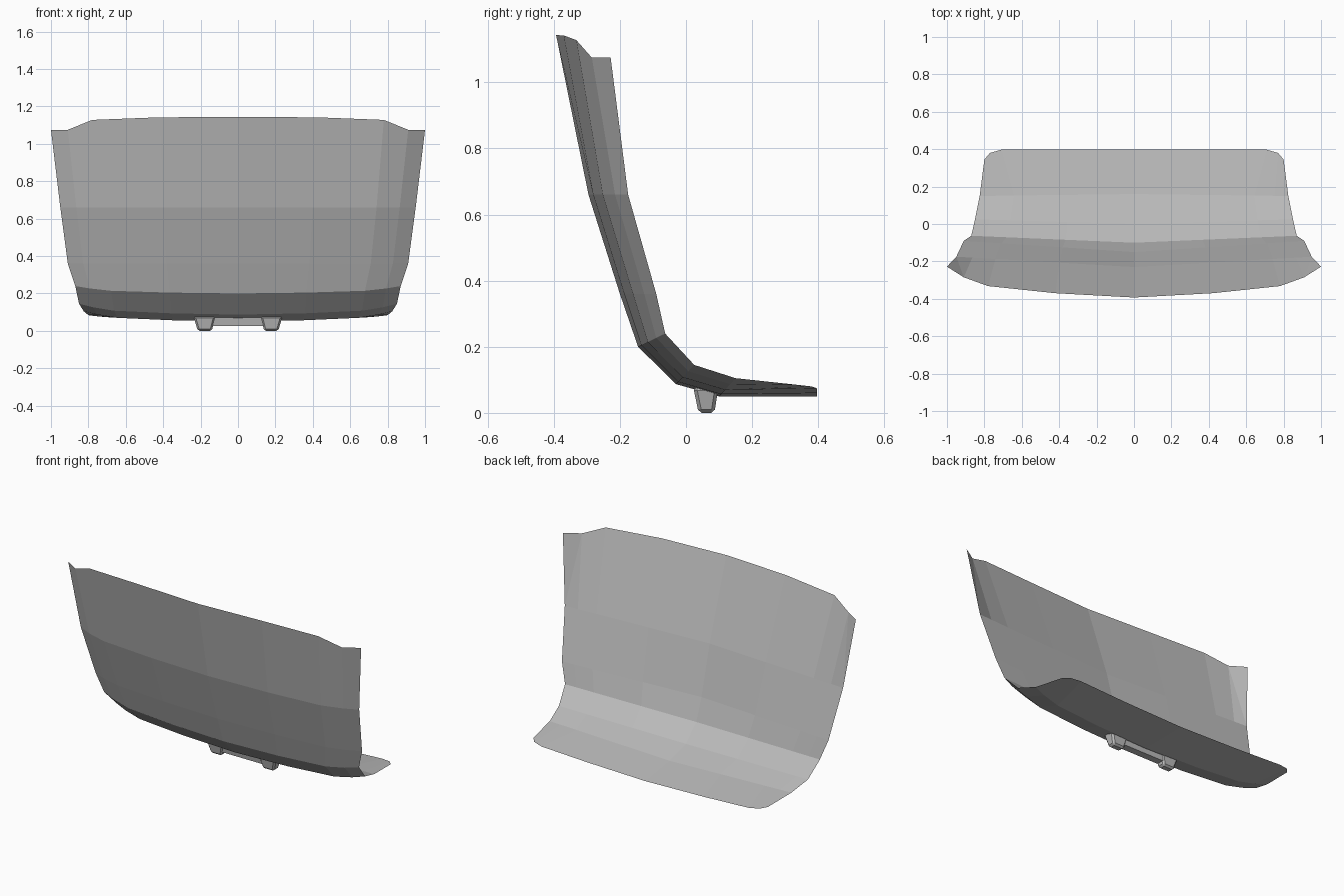
import bpy, bmesh

if "Cube" in bpy.data.objects:
    bpy.data.objects.remove(bpy.data.objects["Cube"])

grey = bpy.data.materials.new("plain grey")
grey.diffuse_color = (0.5, 0.5, 0.5, 1)
grey.use_nodes = True
grey.node_tree.nodes["Principled BSDF"].inputs["Base Color"].default_value = grey.diffuse_color


def finish(name, bm):
    bmesh.ops.remove_doubles(bm, verts=bm.verts, dist=0.0005)
    bmesh.ops.recalc_face_normals(bm, faces=bm.faces)
    me = bpy.data.meshes.new(name)
    bm.to_mesh(me)
    bm.free()
    me.materials.append(grey)
    ob = bpy.data.objects.new(name, me)
    bpy.context.collection.objects.link(ob)
    return ob


# Curved shell: rows from the top edge to the rear lip.
# outer centre (y, z), inner centre (y, z), side edge (x, y, z)
rows = [
    ((-.295, .66), (-.23, .66), (.95, -.175, .66)),
    ((-.20, .36), (-.15, .36), (.91, -.09, .36)),
    ((-.145, .20), (-.10, .225), (.87, -.063, .24)),
    ((-.03, .087), (.0, .128), (.85, .025, .145)),
    ((.10, .05), (.16, .085), (.825, .15, .105)),
]
XF = [0, .42, .78, .91, 1]        # column positions across the width
BOW = [0, .12, .36, .67, 1]       # how far the outer skin bows back
top = [(0, -.393, 1.143), (.42, -.37, 1.142), (.78, -.332, 1.128),
       (.91, -.285, 1.075), (1, -.228, 1.075)]
lip = [(0, .397, .05), (.40, .397, .06), (.71, .397, .074),
       (.77, .38, .08), (.80, .345, .084)]


def grid(inner):
    g = [top]
    for row in rows:
        c, (ex, ey, ez) = row[1 if inner else 0], row[2]
        w = XF if inner else BOW
        g.append([(ex * x, c[0] + (ey - c[0]) * f, c[1] + (ez - c[1]) * f)
                  for x, f in zip(XF, w)])
    return g + [lip]


bm = bmesh.new()
for inner in (False, True):
    g = grid(inner)
    for s in (1, -1):
        vs = [[bm.verts.new((x * s, y, z)) for x, y, z in r] for r in g]
        for a, b in zip(vs, vs[1:]):
            for i in range(4):
                bm.faces.new((a[i], a[i + 1], b[i + 1], b[i]))
finish("curved_shell", bm)


def tapered(name, low, high):
    """Tapered block; low and high are (x0, x1, y0, y1, z)."""
    bm = bmesh.new()
    rings = [[bm.verts.new(p) for p in
              ((x0, y0, z), (x1, y0, z), (x1, y1, z), (x0, y1, z))]
             for x0, x1, y0, y1, z in (low, high)]
    bm.faces.new(rings[0])
    bm.faces.new(rings[1])
    for i in range(4):
        j = (i + 1) % 4
        bm.faces.new((rings[0][i], rings[0][j], rings[1][j], rings[1][i]))
    return finish(name, bm)


# Underside bracket: two small feet joined by a bar
for s, side in ((1, "right"), (-1, "left")):
    foot = tapered("bracket_foot_" + side,
                   (.14 * s, .215 * s, .038, .086, 0),
                   (.12 * s, .238 * s, .022, .098, .078))
    bev = foot.modifiers.new("chamfer", 'BEVEL')
    bev.width = .01
    bev.segments = 1
tapered("bracket_bar", (-.145, .145, .04, .084, .025),
        (-.145, .145, .03, .092, .075))
